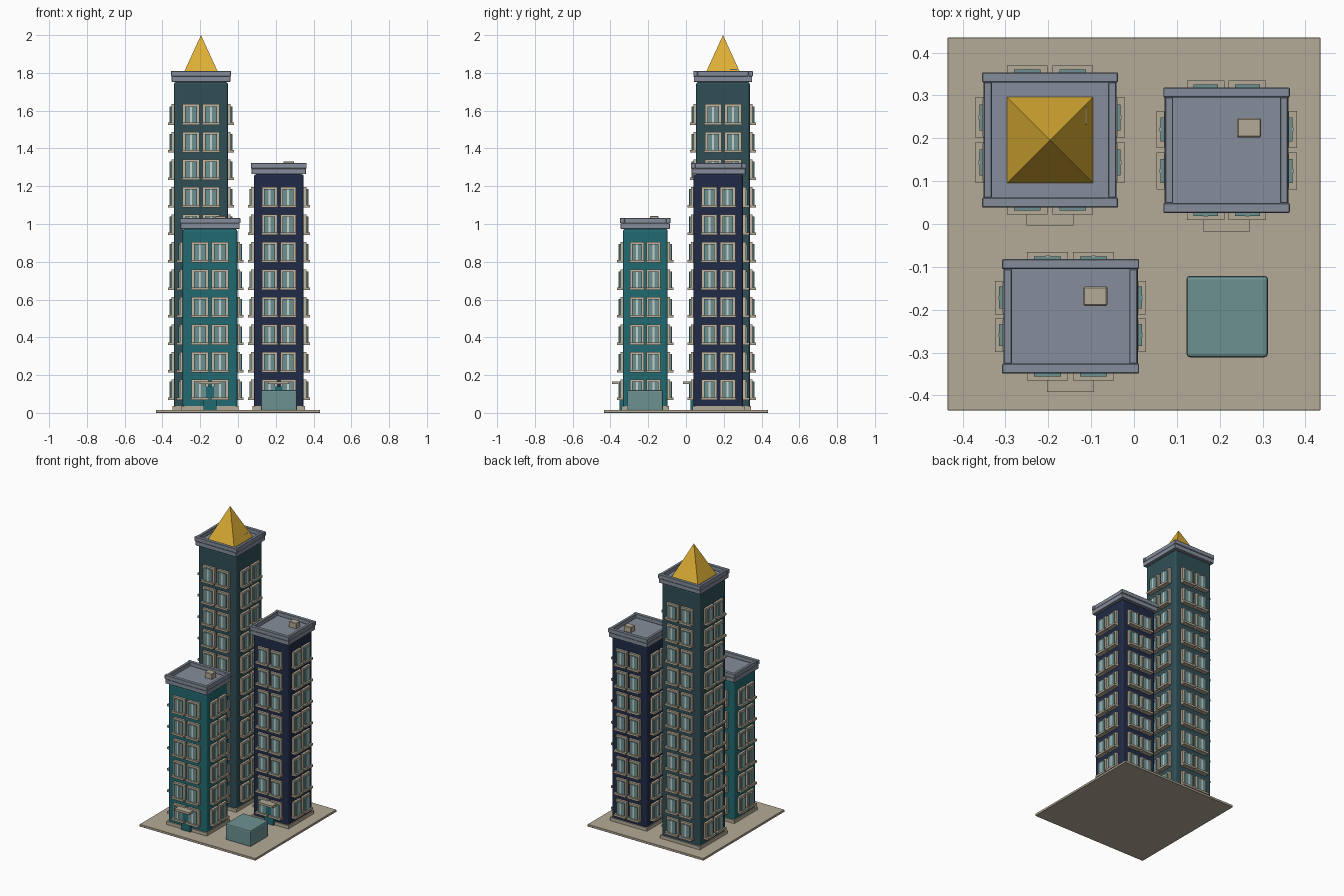
import bpy, bmesh, math
from mathutils import Matrix, Vector

cube = bpy.data.objects.get("Cube")
if cube:
    bpy.data.objects.remove(cube, do_unlink=True)


def make_material(name, hex_code):
    def linear(c):
        return c / 12.92 if c <= 0.04045 else ((c + 0.055) / 1.055) ** 2.4
    rgb = [linear(b / 255) for b in bytes.fromhex(hex_code)]
    mat = bpy.data.materials.new(name)
    mat.use_nodes = True
    mat.diffuse_color = (*rgb, 1)
    mat.node_tree.nodes["Principled BSDF"].inputs["Base Color"].default_value = (*rgb, 1)
    return mat


SLATE_TEAL = make_material("slate teal", "2f4f56")
NAVY = make_material("navy", "212b47")
TEAL = make_material("teal", "206a70")
ROOF_GREY = make_material("roof grey", "858d9b")
BEIGE = make_material("beige stone", "b4ab97")
CREAM = make_material("cream trim", "c3b7a2")
GLASS = make_material("glass", "6d9191")
PALE = make_material("pale mullion", "c6d3d0")
GOLD = make_material("gold", "deb034")


def add_box(bm, lo, hi, matrix=Matrix()):
    """Axis-aligned box between two corners, then moved by matrix."""
    lo, hi = Vector(lo), Vector(hi)
    m = matrix @ Matrix.Translation((lo + hi) / 2) @ Matrix.Diagonal((*(hi - lo), 1))
    bmesh.ops.create_cube(bm, size=1, matrix=m)


def finish(bm, name, mat, bevel=0, segments=1):
    bmesh.ops.recalc_face_normals(bm, faces=bm.faces)
    mesh = bpy.data.meshes.new(name)
    bm.to_mesh(mesh)
    bm.free()
    mesh.materials.append(mat)
    obj = bpy.data.objects.new(name, mesh)
    bpy.context.collection.objects.link(obj)
    if bevel:
        mod = obj.modifiers.new("Bevel", "BEVEL")
        mod.width, mod.segments = bevel, segments
    return obj


def box(name, mat, lo, hi, bevel=0, segments=1):
    bm = bmesh.new()
    add_box(bm, lo, hi)
    return finish(bm, name, mat, bevel, segments)


def centred(name, mat, cx, cy, hx, hy, z0, z1, bevel=0, segments=1):
    return box(name, mat, (cx - hx, cy - hy, z0), (cx + hx, cy + hy, z1), bevel, segments)


FLOOR_STEP = 0.1457
GROUND = 0.015


def windows(name, cx, cy, hx, hy, floors):
    frames, panes, mullions, sills = (bmesh.new() for _ in range(4))
    for side in range(4):
        # Local frame: x along the wall, -y outwards, origin on the wall plane
        half, out = (hx, hy) if side % 2 == 0 else (hy, hx)
        wall = (Matrix.Translation((cx, cy, 0)) @ Matrix.Rotation(side * math.pi / 2, 4, "Z")
                @ Matrix.Translation((0, -out, 0)))
        w = half * 0.31
        for floor in range(floors):
            for sign in (-1, 1):
                m = wall @ Matrix.Translation((sign * half * 0.37, 0, 0.067 + floor * FLOOR_STEP))
                add_box(frames, (-w, -0.014, 0), (w, 0.005, 0.11), m)
                add_box(panes, (-w * 0.7, -0.022, 0.014), (w * 0.7, 0, 0.098), m)
                add_box(mullions, (-0.005, -0.024, 0.014), (0.005, 0, 0.098), m)
                add_box(sills, (-w * 1.07, -0.032, 0), (w * 1.07, 0, 0.014), m)
    finish(frames, name + "_window_frames", CREAM)
    finish(panes, name + "_window_panes", GLASS)
    finish(mullions, name + "_window_mullions", PALE)
    finish(sills, name + "_window_sills", BEIGE)


def tower(name, mat, cx, cy, hx, hy, top, floors):
    centred(name + "_footing", BEIGE, cx, cy, hx + 0.007, hy + 0.007, GROUND - 0.005, 0.037)
    centred(name + "_body", mat, cx, cy, hx, hy, 0.002, top, 0.013, 3)
    windows(name, cx, cy, hx, hy, floors)

    # Roof slab with a raised parapet around it
    px, py, wall = hx + 0.0155, hy + 0.0155, 0.023
    deck = top + 0.03
    centred(name + "_roof_slab", ROOF_GREY, cx, cy, px - 0.003, py - 0.003, top, deck, 0.002)
    bm = bmesh.new()
    m = Matrix.Translation((cx, cy, 0))
    for s in (-1, 1):
        y0, y1 = sorted((s * py, s * (py - wall)))
        add_box(bm, (-px, y0, deck), (px, y1, top + 0.058), m)
        x0, x1 = sorted((s * (px - 0.004), s * (px - wall)))
        add_box(bm, (x0, -py + wall, deck), (x1, py - wall, top + 0.058), m)
    finish(bm, name + "_parapet", ROOF_GREY, 0.002)
    centred(name + "_roof_vent", BEIGE, cx + hx * 0.4, cy + hy * 0.4,
            0.028, 0.0225, deck - 0.002, top + 0.068, 0.003)

    # Entrance
    front = cy - hy
    box(name + "_door", TEAL, (cx - 0.035, front - 0.018, GROUND), (cx + 0.035, front + 0.01, 0.14))
    box(name + "_door_canopy", BEIGE, (cx - 0.055, front - 0.058, 0.152), (cx + 0.055, front, 0.167))
    return deck


# Ground plate
box("ground_plate", BEIGE, (-0.435, -0.435, 0), (0.435, 0.435, GROUND), 0.001)

# Three towers
tall_x, tall_y = -0.196, 0.196
tall_deck = tower("tall_tower", SLATE_TEAL, tall_x, tall_y, 0.143, 0.142, 1.752, 11)
tower("middle_tower", NAVY, 0.216, 0.172, 0.132, 0.131, 1.264, 8)
tower("short_tower", TEAL, -0.148, -0.2155, 0.1445, 0.118, 0.974, 6)

# Pyramid roof
bm = bmesh.new()
height = 2 - tall_deck
bmesh.ops.create_cone(bm, cap_ends=True, segments=4, radius1=0.1 * math.sqrt(2), radius2=0, depth=height,
                      matrix=Matrix.Translation((tall_x, tall_y, tall_deck + height / 2))
                      @ Matrix.Rotation(math.pi / 4, 4, "Z"))
finish(bm, "pyramid_roof", GOLD)

# Low pavilion on the open corner
centred("pavilion", GLASS, 0.2175, -0.216, 0.095, 0.095, 0.01, 0.122, 0.008, 2)
